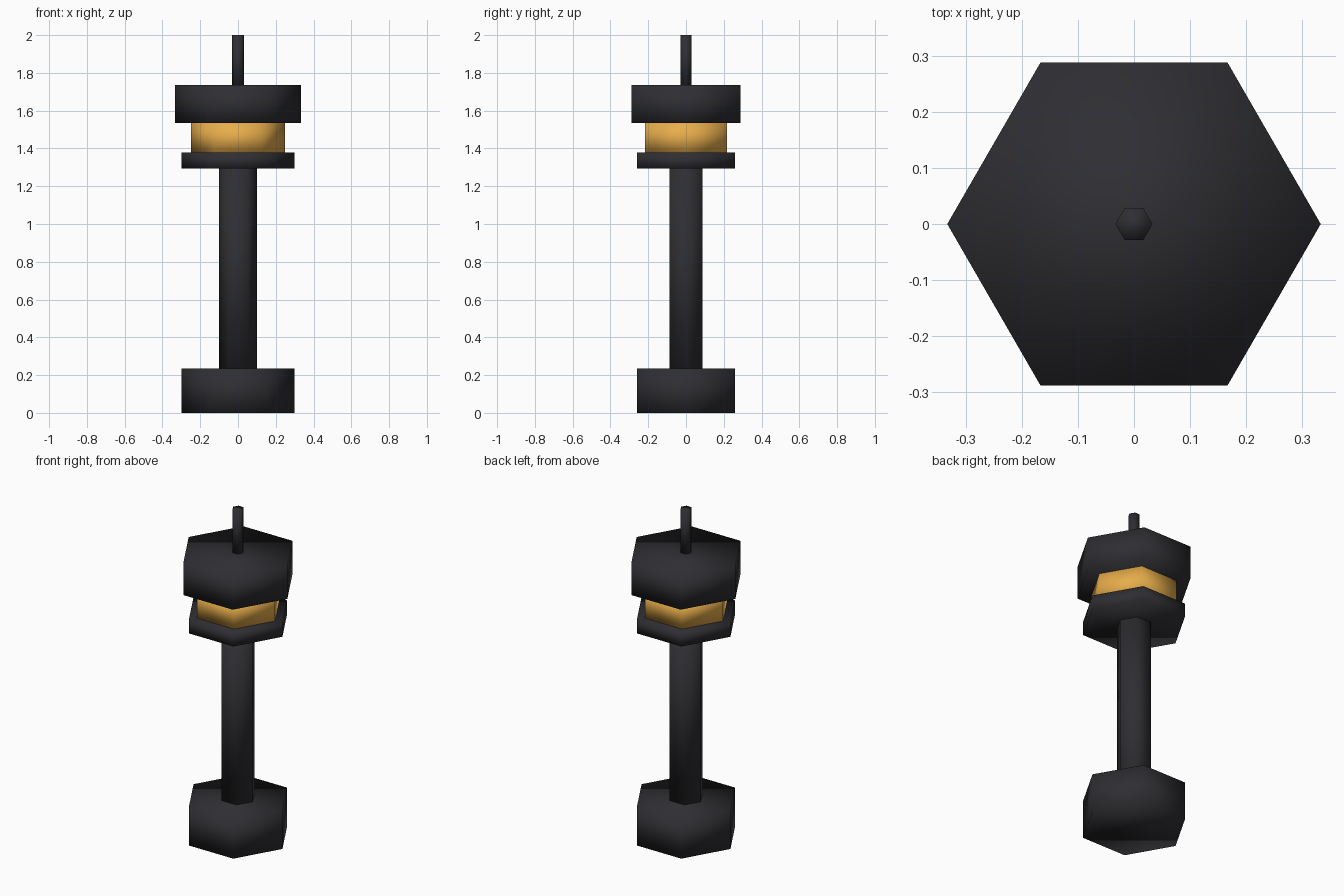
import bpy

if "Cube" in bpy.data.objects:
    bpy.data.objects.remove(bpy.data.objects["Cube"])


def material(name, color):
    mat = bpy.data.materials.new(name)
    mat.diffuse_color = color
    mat.use_nodes = True
    mat.node_tree.nodes["Principled BSDF"].inputs["Base Color"].default_value = mat.diffuse_color
    return mat


black = material("black_metal", (0.028, 0.028, 0.033, 1))
amber = material("amber_glass", (0.80, 0.42, 0.07, 1))


def hex_prism(name, radius, bottom, top, mat):
    # Six-sided prism with corners pointing along x, softly shaded
    bpy.ops.mesh.primitive_cylinder_add(
        vertices=6, radius=radius, depth=top - bottom,
        location=(0, 0, (bottom + top) / 2))
    obj = bpy.context.object
    obj.name = name
    # primitive corners start on +y; turn them onto x
    obj.rotation_euler.z = 1.5707963
    bpy.ops.object.transform_apply(location=False, rotation=True, scale=False)
    bpy.ops.object.shade_smooth()
    obj.data.materials.append(mat)
    return obj


# Lamp post parts from the ground up
parts = [
    ("base", 0.30, 0.0, 0.235, black),
    ("post", 0.10, 0.235, 1.295, black),
    ("lamp_tray", 0.30, 1.295, 1.378, black),
    ("lamp_glass", 0.25, 1.378, 1.535, amber),
    ("lamp_cap", 0.333, 1.535, 1.735, black),
    ("finial", 0.033, 1.735, 2.0, black),
]
for part in parts:
    hex_prism(*part)
